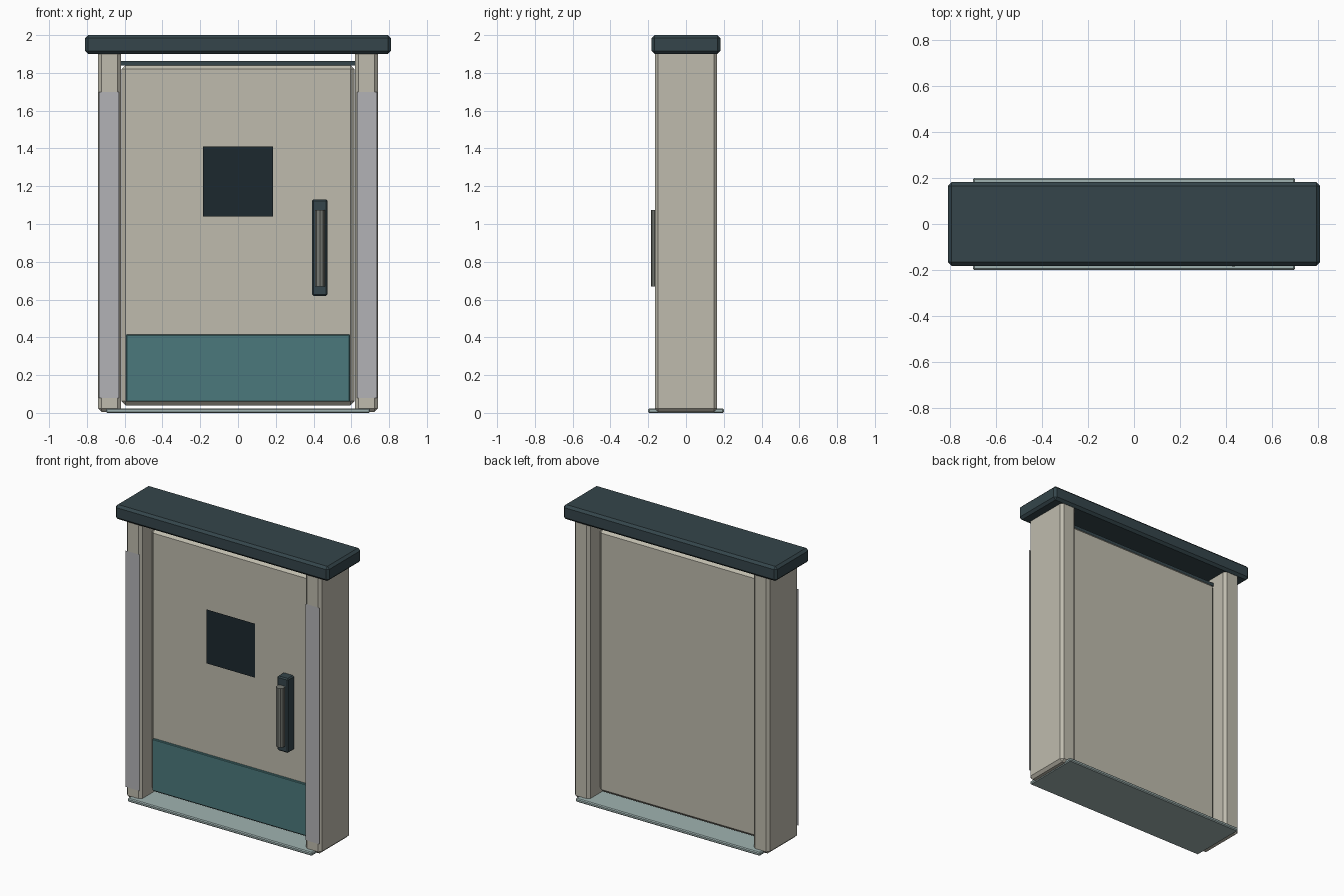
import bpy
import bmesh
import math

if "Cube" in bpy.data.objects:
    bpy.data.objects.remove(bpy.data.objects["Cube"])


def material(name, rgb):
    m = bpy.data.materials.new(name)
    m.diffuse_color = (*rgb, 1)
    m.use_nodes = True
    m.node_tree.nodes["Principled BSDF"].inputs["Base Color"].default_value = m.diffuse_color
    return m


CREAM = material("cream_paint", (0.52, 0.50, 0.42))
SLATE = material("dark_slate", (0.035, 0.06, 0.07))
TEAL = material("teal_plate", (0.07, 0.19, 0.20))
SILL = material("pale_metal", (0.35, 0.45, 0.44))
GLASS = material("dark_glass", (0.012, 0.022, 0.028))
STRIP = material("grey_strip", (0.45, 0.45, 0.47))
GRIP = material("grip_metal", (0.18, 0.19, 0.17))


def finish(bm, name, mat):
    mesh = bpy.data.meshes.new(name)
    bm.to_mesh(mesh)
    bm.free()
    mesh.materials.append(mat)
    ob = bpy.data.objects.new(name, mesh)
    bpy.context.collection.objects.link(ob)
    return ob


def box(name, mat, x, y, z, bevel=0.0):
    """Chamfered box from (min, max) ranges."""
    bm = bmesh.new()
    bmesh.ops.create_cube(bm, size=1)
    for v in bm.verts:
        for i, (lo, hi) in enumerate((x, y, z)):
            v.co[i] = lo if v.co[i] < 0 else hi
    ob = finish(bm, name, mat)
    if bevel:
        mod = ob.modifiers.new("chamfer", 'BEVEL')
        mod.width = bevel
        mod.segments = 1
    return ob


def front_panel(name, mat, x, y, z):
    """Single flat face looking towards -y."""
    bm = bmesh.new()
    bm.faces.new([bm.verts.new(p) for p in (
        (x[0], y, z[0]), (x[1], y, z[0]), (x[1], y, z[1]), (x[0], y, z[1]))])
    return finish(bm, name, mat)


# Frame: two posts with their flat front strips
for side, s in (("left", -1), ("right", 1)):
    box(side + "_post", CREAM, sorted((s * 0.62, s * 0.74)),
        (-0.165, 0.165), (0.005, 1.92), 0.018)
    front_panel(side + "_post_strip", STRIP, sorted((s * 0.63, s * 0.735)),
                -0.168, (0.08, 1.70))

# Lintel and threshold
box("lintel", SLATE, (-0.81, 0.81), (-0.182, 0.182), (1.90, 2.0), 0.016)
box("threshold", SILL, (-0.70, 0.70), (-0.20, 0.20), (0.0, 0.024), 0.006)

# Door leaf, top seal, kick plate and window
box("door_leaf", CREAM, (-0.617, 0.617), (-0.07, 0.07), (0.04, 1.842), 0.022)
box("top_seal", SLATE, (-0.62, 0.62), (-0.05, 0.05), (1.84, 1.862))
box("kick_plate", TEAL, (-0.592, 0.592), (-0.084, -0.065), (0.06, 0.415), 0.004)
front_panel("window", GLASS, (-0.185, 0.185), -0.078, (1.04, 1.41))

# Handle: backing block with a faceted vertical grip
box("handle_block", SLATE, (0.391, 0.475), (-0.137, -0.065), (0.62, 1.13), 0.008)
bm = bmesh.new()
bmesh.ops.create_cone(bm, cap_ends=True, segments=10, radius1=0.028,
                      radius2=0.028, depth=0.405)
bmesh.ops.translate(bm, verts=bm.verts, vec=(0.433, -0.158, 0.8725))
finish(bm, "handle_grip", GRIP)
